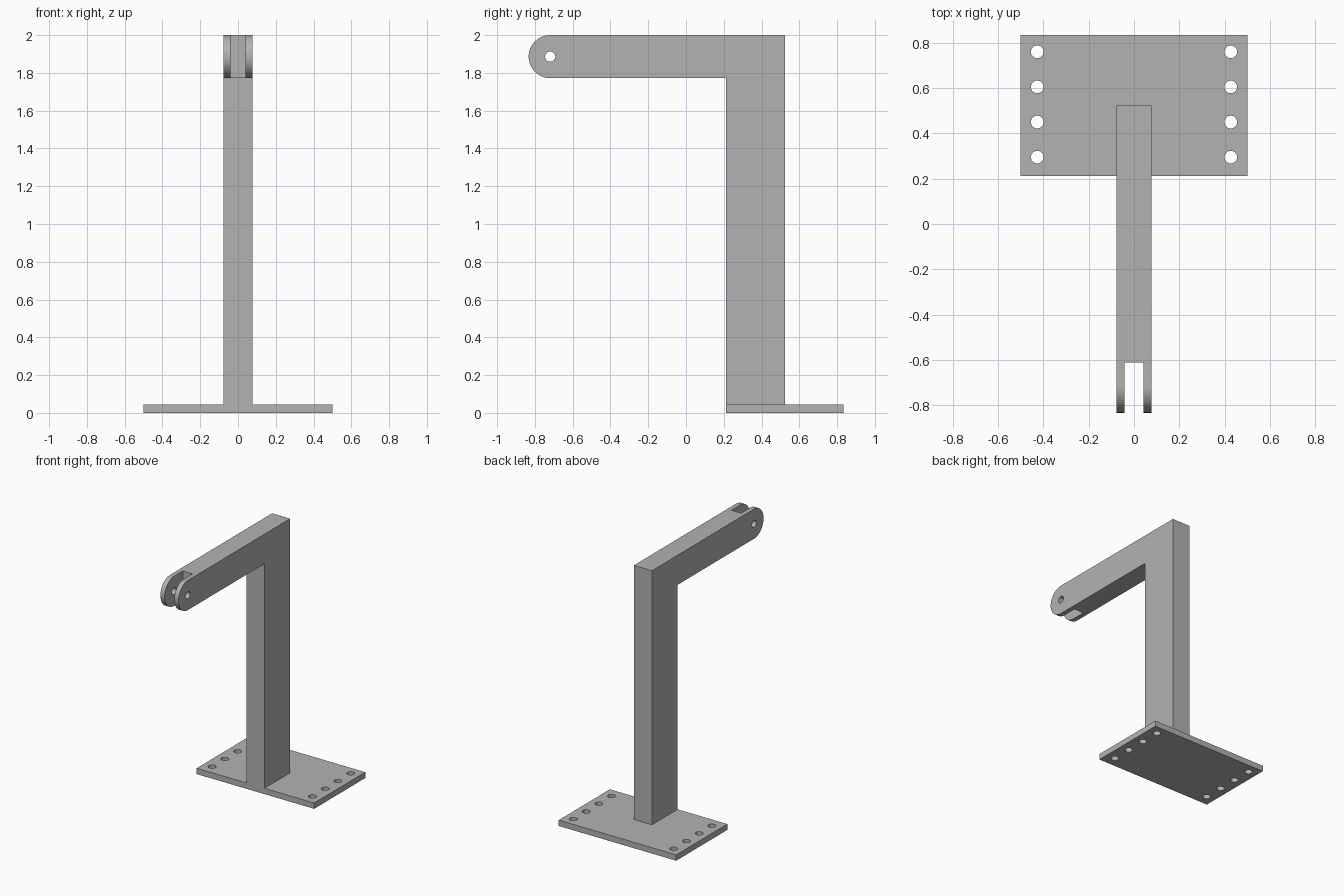
import bpy, bmesh
from math import pi, sin, cos, radians
from mathutils import Matrix, Vector

cube = bpy.data.objects.get("Cube")
if cube:
    bpy.data.objects.remove(cube, do_unlink=True)

steel = bpy.data.materials.new("grey steel")
steel.use_nodes = True
GREY = (0.448, 0.448, 0.448, 1)
steel.diffuse_color = GREY
steel.node_tree.nodes["Principled BSDF"].inputs["Base Color"].default_value = GREY


def make_object(name, bm):
    bmesh.ops.recalc_face_normals(bm, faces=bm.faces)
    mesh = bpy.data.meshes.new(name)
    bm.to_mesh(mesh)
    bm.free()
    mesh.materials.append(steel)
    obj = bpy.data.objects.new(name, mesh)
    bpy.context.collection.objects.link(obj)
    return obj


def box(name, lo, hi):
    lo, hi = Vector(lo), Vector(hi)
    bm = bmesh.new()
    bmesh.ops.create_cube(bm, size=1, matrix=Matrix.Translation((lo + hi) / 2)
                          @ Matrix.Diagonal((*(hi - lo), 1)))
    return make_object(name, bm)


def rod(name, centre, radius, length, turn=Matrix()):
    bm = bmesh.new()
    bmesh.ops.create_cone(bm, cap_ends=True, segments=32, radius1=radius, radius2=radius,
                          depth=length, matrix=Matrix.Translation(centre) @ turn)
    return make_object(name, bm)


def cut(obj, cutters):
    for cutter in cutters:
        mod = obj.modifiers.new("cut", 'BOOLEAN')
        mod.operation = 'DIFFERENCE'
        mod.solver = 'EXACT'
        mod.object = cutter
        cutter.hide_render = True
    # Bake the cuts, then drop the cutters
    bpy.context.view_layer.update()
    graph = bpy.context.evaluated_depsgraph_get()
    baked = bpy.data.meshes.new_from_object(obj.evaluated_get(graph))
    obj.modifiers.clear()
    obj.data = baked
    for cutter in cutters:
        bpy.data.objects.remove(cutter, do_unlink=True)


def smooth(obj):
    bpy.ops.object.select_all(action='DESELECT')
    obj.select_set(True)
    bpy.context.view_layer.objects.active = obj
    bpy.ops.object.shade_smooth_by_angle(angle=radians(30))


# Main dimensions
PLATE_TOP = 0.045
FRONT, BACK, TIP = 0.212, 0.524, -0.833
HALF = 0.077
ARM_LOW, TOP = 1.772, 2.0
RADIUS = (TOP - ARM_LOW) / 2
PIVOT_Y, PIVOT_Z = TIP + RADIUS, TOP - RADIUS

# Base plate with a row of bolt holes along each side
plate = box("base_plate", (-0.5, FRONT, 0), (0.5, 0.833, PLATE_TOP))
cut(plate, [rod("bolt_hole_cutter", (side * 0.427, 0.295 + i * 0.155, PLATE_TOP / 2), 0.028, 0.2)
            for side in (-1, 1) for i in range(4)])
smooth(plate)

# Post and arm from one side profile with a rounded tip
STEPS = 32
profile = [(FRONT, PLATE_TOP), (BACK, PLATE_TOP), (BACK, TOP)]
for i in range(STEPS + 1):
    a = pi / 2 + pi * i / STEPS
    profile.append((PIVOT_Y + RADIUS * cos(a), PIVOT_Z + RADIUS * sin(a)))
profile.append((FRONT, ARM_LOW))

bm = bmesh.new()
side_face = bm.faces.new([bm.verts.new((-HALF, y, z)) for y, z in profile])
grown = bmesh.ops.extrude_face_region(bm, geom=[side_face])
bmesh.ops.translate(bm, vec=(2 * HALF, 0, 0),
                    verts=[v for v in grown["geom"] if isinstance(v, bmesh.types.BMVert)])
bracket = make_object("post_and_arm", bm)

# Fork slot and pin hole at the tip
cut(bracket, [
    box("fork_slot_cutter", (-0.041, TIP - 0.2, ARM_LOW - 0.1), (0.041, -0.612, TOP + 0.1)),
    rod("pin_hole_cutter", (0, PIVOT_Y, PIVOT_Z), 0.027, 0.5, Matrix.Rotation(pi / 2, 4, 'Y')),
])
smooth(bracket)
